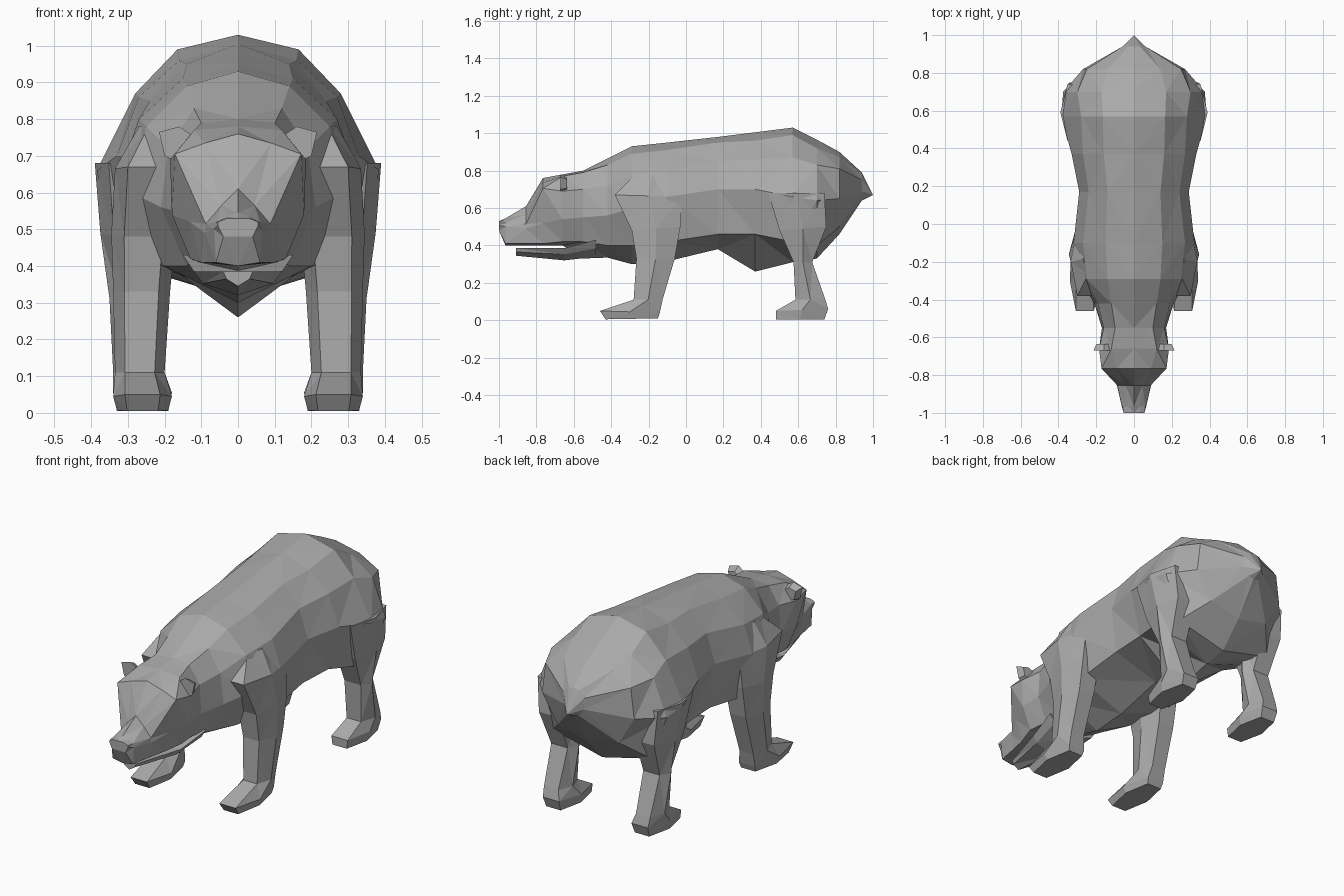
import bpy, bmesh

fur = bpy.data.materials.new("grey fur")
fur.diffuse_color = (0.40, 0.40, 0.40, 1)


def loft(name, rings):
    """Skin a list of closed rings and cap both ends."""
    bm = bmesh.new()
    loops = [[bm.verts.new(p) for p in ring] for ring in rings]
    n = len(loops[0])
    for a, b in zip(loops, loops[1:]):
        for i in range(n):
            j = (i + 1) % n
            bm.faces.new((a[i], a[j], b[j], b[i]))
    bm.faces.new(loops[0])
    bm.faces.new(loops[-1])
    bmesh.ops.remove_doubles(bm, verts=bm.verts, dist=0.0005)
    bmesh.ops.triangulate(bm, faces=bm.faces, quad_method='SHORT_EDGE')
    bmesh.ops.recalc_face_normals(bm, faces=bm.faces)
    mesh = bpy.data.meshes.new(name)
    bm.to_mesh(mesh)
    bm.free()
    mesh.materials.append(fur)
    obj = bpy.data.objects.new(name, mesh)
    bpy.context.collection.objects.link(obj)
    return obj


def mirrored_ring(y, half):
    """Half outline from top centre to bottom centre, completed across x."""
    pts = [(x, y, z) for x, z in half]
    return pts + [(-x, y, z) for x, z in half[-2:0:-1]]


def leg_ring(yf, zf, yb, zb, x0, x1, side):
    """Hexagon, narrow at its front and back."""
    c, w = (x0 + x1) / 2, (x1 - x0) / 2
    ym, zm = (yf + yb) / 2, (zf + zb) / 2
    pts = [(c - w * .6, yf, zf), (c + w * .6, yf, zf), (x1, ym, zm),
           (c + w * .6, yb, zb), (c - w * .6, yb, zb), (x0, ym, zm)]
    return [(side * x, y, z) for x, y, z in pts]


# Torso: cross-sections from neck to tail
neck = [(0, .80), (.10, .79), (.16, .70), (.17, .55), (.12, .42), (0, .33)]
torso = [
    (-.55, neck),
    (-.42, [(0, .865), (.12, .83), (.19, .72), (.21, .56), (.14, .40), (0, .335)]),
    (-.29, [(0, .93), (.14, .89), (.25, .78), (.29, .60), (.20, .40), (0, .30)]),
    (-.10, [(0, .95), (.15, .91), (.27, .80), (.32, .66), (.27, .42), (0, .315)]),
    (.17, [(0, .98), (.14, .95), (.24, .85), (.29, .70), (.26, .46), (0, .38)]),
    (.37, [(0, 1.005), (.16, .96), (.27, .86), (.33, .70), (.27, .46), (0, .26)]),
    (.57, [(0, 1.03), (.165, .99), (.28, .87), (.385, .66), (.33, .42), (0, .31)]),
    (.70, [(0, .965), (.17, .92), (.30, .83), (.375, .64), (.29, .40), (0, .33)]),
    (.82, [(0, .90), (.14, .87), (.25, .81), (.27, .65), (.18, .50), (0, .46)]),
    (.94, [(0, .79), (.03, .785), (.06, .75), (.06, .69), (.03, .65), (0, .64)]),
    (1.0, [(0, .67)] * 6),
]
loft("torso", [mirrored_ring(y, h) for y, h in torso])

# Head: neck to nose
head = [
    (-.55, neck),
    (-.66, [(0, .78), (.12, .77), (.185, .69), (.18, .54), (.13, .42), (0, .40)]),
    (-.765, [(0, .76), (.09, .735), (.172, .705), (.13, .52), (.10, .41), (0, .40)]),
    (-.855, [(0, .61), (.045, .565), (.088, .515), (.09, .49), (.08, .41), (0, .40)]),
    (-.965, [(0, .545), (.03, .535), (.06, .52), (.065, .50), (.06, .41), (0, .40)]),
    (-1.0, [(0, .53), (.03, .53), (.055, .52), (.055, .51), (.04, .48), (0, .48)]),
]
loft("head", [mirrored_ring(y, h) for y, h in head])

# Lower jaw, slightly open
jaw = [(-.48, .15, .43, .34), (-.65, .12, .385, .32), (-.91, .04, .385, .345)]
loft("lower_jaw", [mirrored_ring(y, [(0, t), (w, t), (w * .8, (t + b) / 2), (0, b)])
                   for y, w, t, b in jaw])

# Legs: front y, front z, back y, back z, inner x, outer x (top to sole)
front_leg = [
    (-.27, .78, -.10, .78, .14, .27),
    (-.38, .67, -.02, .66, .16, .335),
    (-.29, .48, -.03, .50, .17, .345),
    (-.265, .33, -.06, .33, .185, .34),
    (-.28, .11, -.125, .11, .20, .335),
    (-.46, .05, -.14, .04, .18, .34),
    (-.43, .005, -.15, .01, .19, .33),
]
hind_leg = [
    (.44, .68, .74, .68, .20, .39),
    (.50, .48, .75, .50, .19, .375),
    (.575, .31, .675, .31, .19, .35),
    (.585, .11, .745, .11, .20, .34),
    (.48, .05, .76, .06, .18, .34),
    (.48, .005, .74, .005, .19, .33),
]
ear = [(.115, .75), (.16, .78), (.215, .765), (.20, .70), (.16, .68)]
for label, s in (("left", 1), ("right", -1)):
    loft("front_leg_" + label, [leg_ring(*r, s) for r in front_leg])
    loft("hind_leg_" + label, [leg_ring(*r, s) for r in hind_leg])
    # Ears: thin plates, tapering to the back
    loft("ear_" + label, [[(s * x, -.67, z) for x, z in ear],
                          [(s * (.16 + (x - .16) * .7), -.635, .72 + (z - .72) * .7)
                           for x, z in ear]])
